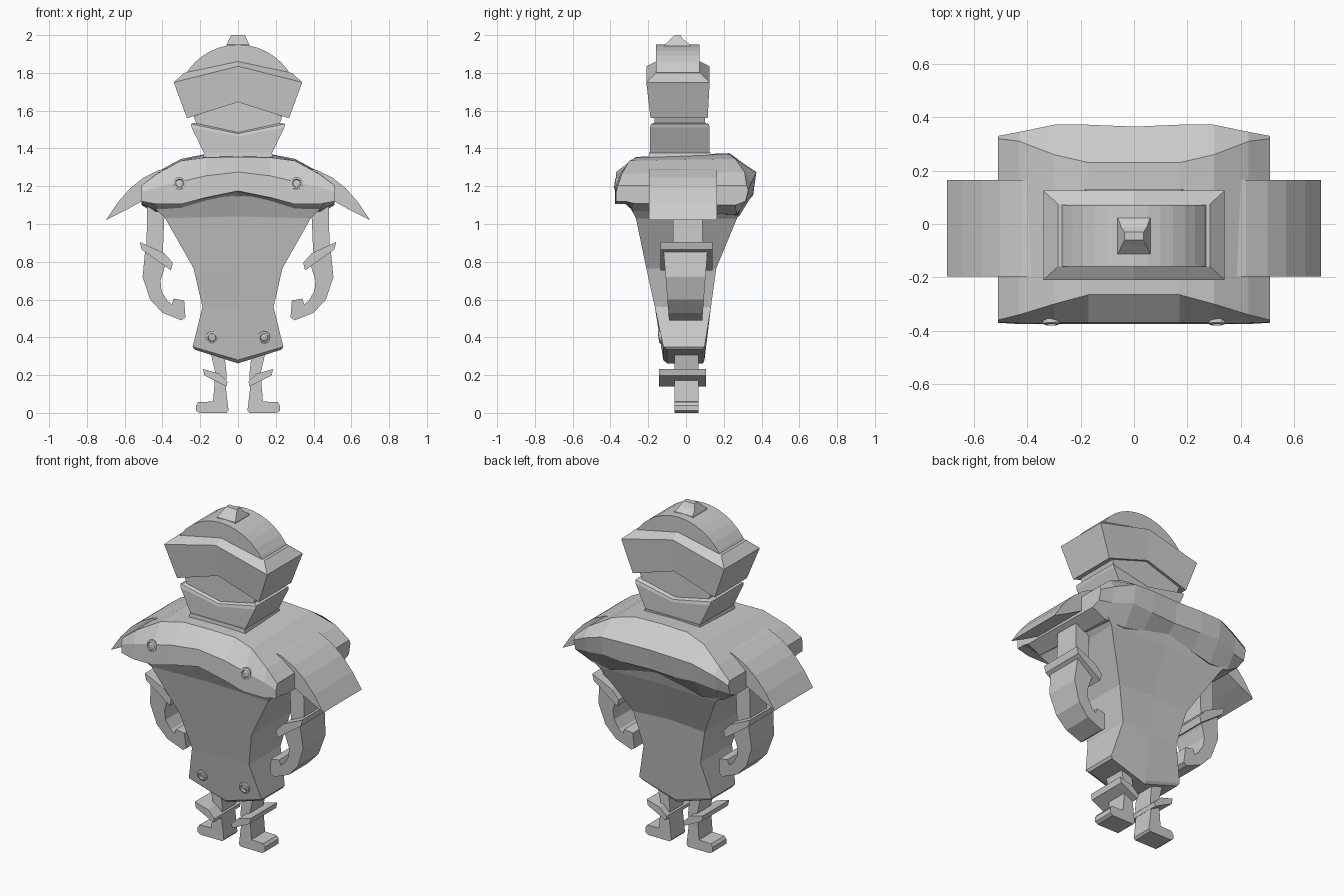
import bpy, bmesh
from math import radians, sin, cos, pi


def finish(name, bm, mirror):
    bmesh.ops.recalc_face_normals(bm, faces=bm.faces)
    me = bpy.data.meshes.new(name)
    bm.to_mesh(me)
    bm.free()
    ob = bpy.data.objects.new(name, me)
    bpy.context.collection.objects.link(ob)
    if mirror:
        ob.modifiers.new("Mirror", 'MIRROR').use_clip = True
    return ob


def loft(name, rings, mirror=False, start_cap=True):
    """Skin a list of equal-length closed rings."""
    bm = bmesh.new()
    vs = [[bm.verts.new(p) for p in r] for r in rings]
    n = len(rings[0])
    for a, b in zip(vs, vs[1:]):
        for i in range(n):
            j = (i + 1) % n
            bm.faces.new((a[i], a[j], b[j], b[i]))
    if start_cap:
        bm.faces.new(vs[0])
    bm.faces.new(vs[-1])
    return finish(name, bm, mirror)


def chevron(name, levels):
    """Stack of box rings (half width, front y, back y, side z, middle z)."""
    return loft(name, [[(-w, f, zs), (0, f, zm), (w, f, zs),
                        (w, b, zs), (0, b, zm), (-w, b, zs)]
                       for w, f, b, zs, zm in levels])


def prism(name, pts, y0, y1, low=1.0, mirror=True):
    """xz profile extruded along y; 'low' narrows the depth at the bottom."""
    zs = [p[1] for p in pts]
    lo, hi = min(zs), max(zs)
    s = [low + (1 - low) * (z - lo) / (hi - lo) for z in zs]
    return loft(name, [[(x, y * k, z) for (x, z), k in zip(pts, s)] for y in (y0, y1)], mirror)


def stud(name, x, y, z, tilt=0):
    """Ring-shaped rivet facing the front."""
    prof = [(.033, .03), (.033, -.008), (.022, -.012), (.019, 0), (.001, -.003)]
    t = radians(tilt)
    rings = []
    for r, d in prof:
        ring = []
        for i in range(12):
            a = 2 * pi * i / 12
            u, v = r * cos(a), r * sin(a)
            ring.append((x + u, y + d * cos(t) + v * sin(t), z + v * cos(t) - d * sin(t)))
        rings.append(ring)
    loft(name, rings, True)


# Head: dome, crest, visor, neck and jaw
arc = [radians(27 + 126 * i / 14) for i in range(15)]
prism("helmet_dome", [(.324 * cos(a), 1.626 + .324 * sin(a)) for a in arc], -.16, .072, mirror=False)
chevron("helmet_crest", [(.063, -.115, .025, 1.93, 1.93), (.06, -.112, .022, 1.95, 1.95),
                         (.048, -.085, -.012, 1.975, 1.975), (.036, -.06, -.03, 2.0, 2.0)])
chevron("visor", [(.27, -.188, .115, 1.56, 1.645), (.34, -.21, .125, 1.75, 1.835),
                  (.285, -.16, .075, 1.80, 1.86)])
chevron("neck", [(.17, -.168, .10, 1.40, 1.40), (.235, -.168, .10, 1.57, 1.65)])
chevron("jaw", [(.17, -.19, .125, 1.355, 1.355), (.245, -.19, .125, 1.51, 1.465),
                (.25, -.185, .12, 1.53, 1.478), (.23, -.17, .10, 1.535, 1.485)])
chevron("collar", [(.19, -.2, .13, 1.33, 1.33), (.18, -.195, .13, 1.378, 1.378)])

# Chest plate: yz sections from the centre outwards, mirrored
sections = [
    (0, [(-.265, 1.355), (-.37, 1.275), (-.375, 1.175), (-.32, 1.165), (-.27, 1.13),
         (.28, 1.10), (.345, 1.15), (.365, 1.275), (.23, 1.375)]),
    (.17, [(-.265, 1.352), (-.37, 1.255), (-.375, 1.14), (-.32, 1.135), (-.27, 1.10),
           (.28, 1.07), (.355, 1.15), (.372, 1.275), (.23, 1.37)]),
    (.30, [(-.30, 1.335), (-.37, 1.225), (-.375, 1.105), (-.32, 1.105), (-.27, 1.07),
           (.28, 1.04), (.355, 1.16), (.372, 1.27), (.26, 1.345)]),
    (.43, [(-.34, 1.265), (-.37, 1.195), (-.375, 1.105), (-.32, 1.105), (-.28, 1.07),
           (.27, 1.05), (.325, 1.13), (.345, 1.22), (.31, 1.275)]),
    (.51, [(-.36, 1.205), (-.37, 1.17), (-.37, 1.12), (-.32, 1.12), (-.28, 1.11),
           (.26, 1.10), (.315, 1.12), (.33, 1.18), (.32, 1.205)])]
loft("chest_plate", [[(x, y, z) for y, z in s] for x, s in sections], True, False)

# Shoulder guards
prism("shoulder_guard", [(.34, 1.30), (.42, 1.285), (.50, 1.245), (.57, 1.19), (.64, 1.11), (.70, 1.02),
                         (.60, 1.07), (.50, 1.125), (.44, 1.14)], -.197, .165)

# Torso tapering into a flared skirt
chevron("torso", [(.47, -.31, .30, 1.115, 1.15), (.385, -.265, .27, 1.03, 1.04),
                  (.235, -.21, .16, .765, .78), (.188, -.165, .132, .56, .56),
                  (.24, -.12, .098, .35, .28), (.23, -.10, .09, .335, .262)])

# Arms
prism("upper_arm", [(.385, 1.16), (.48, 1.16), (.485, .83), (.40, .80)], -.07, .088)
prism("forearm", [(.49, .875), (.505, .72), (.465, .60), (.40, .53), (.30, .49), (.278, .505),
                  (.285, .595), (.34, .605), (.35, .575), (.375, .595), (.405, .645),
                  (.41, .70), (.39, .765), (.37, .80)], -.12, .115, low=.75)
prism("arm_band", [(.52, .905), (.51, .865), (.355, .755), (.345, .795), (.39, .845)], -.135, .14)

# Legs with feet turned outwards
prism("leg", [(.075, .34), (.15, .34), (.12, .21), (.132, .06), (.21, .057), (.222, .04),
              (.222, .012), (.205, 0), (.06, 0), (.05, .012), (.065, .14), (.06, .2)], -.062, .066)
prism("knee_band", [(.185, .232), (.178, .198), (.062, .14), (.055, .165), (.10, .208)], -.142, .105)

# Rivets on chest plate and skirt
stud("chest_rivet", .31, -.366, 1.215, 8)
stud("skirt_rivet", .138, -.134, .40, -10)
